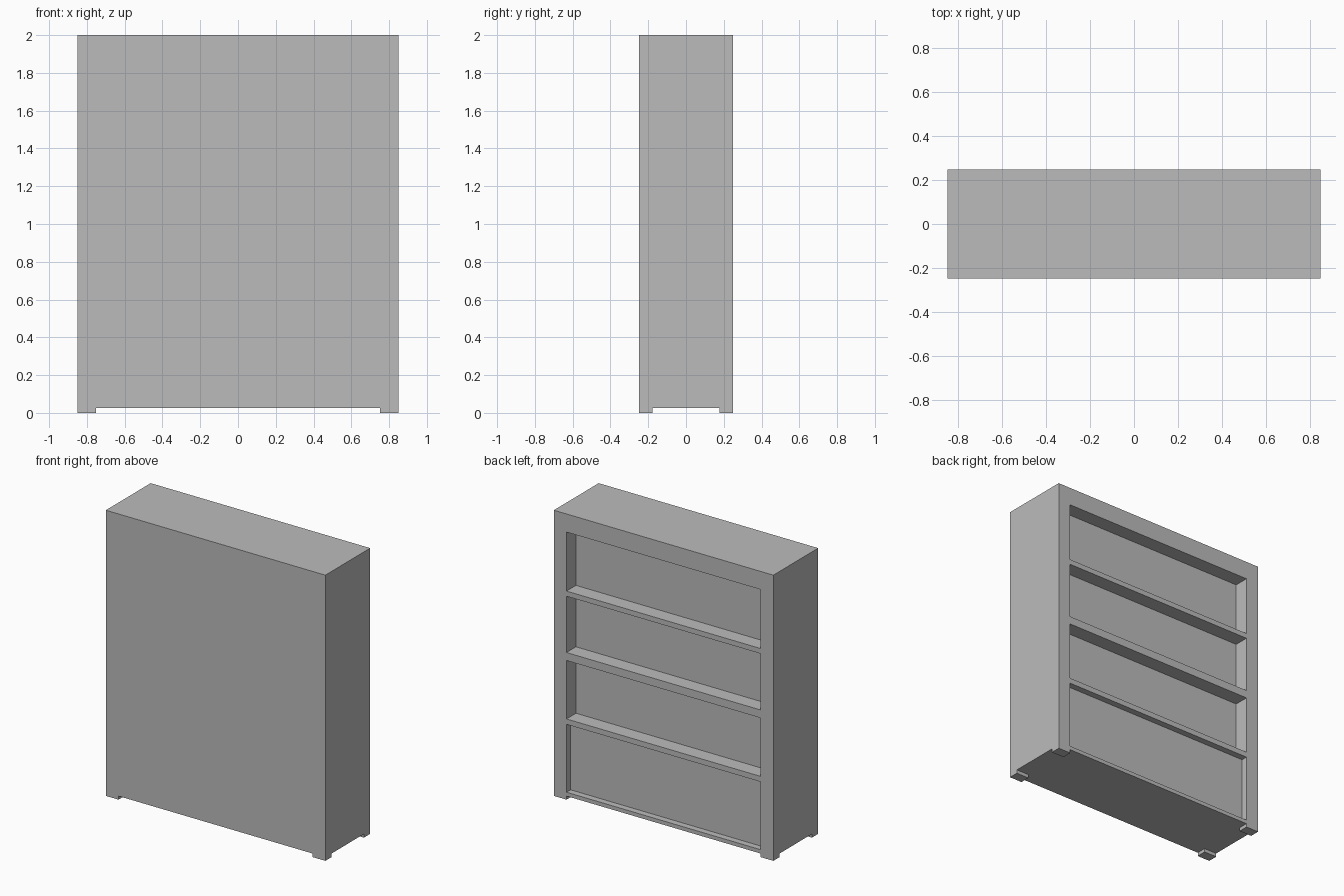
import bpy

if "Cube" in bpy.data.objects:
    bpy.data.objects.remove(bpy.data.objects["Cube"])

W, D, H = 0.85, 0.248, 2.0      # half width, half depth, height
INNER = 0.752                   # half width of the openings and foot gap
FOOT_H, FOOT_Y = 0.025, 0.178   # foot height, inner edge of feet in depth

grey = bpy.data.materials.new("plain grey")
grey.diffuse_color = (0.5, 0.5, 0.5, 1)
grey.use_nodes = True
grey.node_tree.nodes["Principled BSDF"].inputs["Base Color"].default_value = grey.diffuse_color


def box(name, x, y, z):
    """Box from (min, max) ranges on each axis."""
    r = (x, y, z)
    bpy.ops.mesh.primitive_cube_add(size=1, location=[(a + b) / 2 for a, b in r])
    ob = bpy.context.object
    ob.name = name
    ob.scale = [b - a for a, b in r]
    bpy.ops.object.transform_apply(location=False, rotation=False, scale=True)
    ob.data.materials.append(grey)
    return ob


def cut(target, x, y, z):
    """Subtract a box from the target."""
    cutter = box("cutter", x, y, z)
    cutter.hide_render = True
    mod = target.modifiers.new("cut", 'BOOLEAN')
    mod.operation = 'DIFFERENCE'
    mod.solver = 'EXACT'
    mod.object = cutter
    bpy.context.view_layer.objects.active = target
    bpy.ops.object.modifier_apply(modifier=mod.name)
    bpy.data.objects.remove(cutter, do_unlink=True)


# Solid cabinet block
cabinet = box("shelf_cabinet", (-W, W), (-D, D), (0, H))

# Shelf openings on the rear side: bottom, top, depth
for z0, z1, depth in [(0.052, 0.527, 0.045), (0.565, 0.974, 0.105),
                      (1.03, 1.424, 0.105), (1.46, 1.873, 0.105)]:
    cut(cabinet, (-INNER, INNER), (D - depth, D + 0.1), (z0, z1))

# Gaps under the base leave four flush corner feet
cut(cabinet, (-INNER, INNER), (-D - 0.1, D + 0.1), (-0.1, FOOT_H))
cut(cabinet, (-W - 0.1, W + 0.1), (-FOOT_Y, FOOT_Y), (-0.1, FOOT_H))
